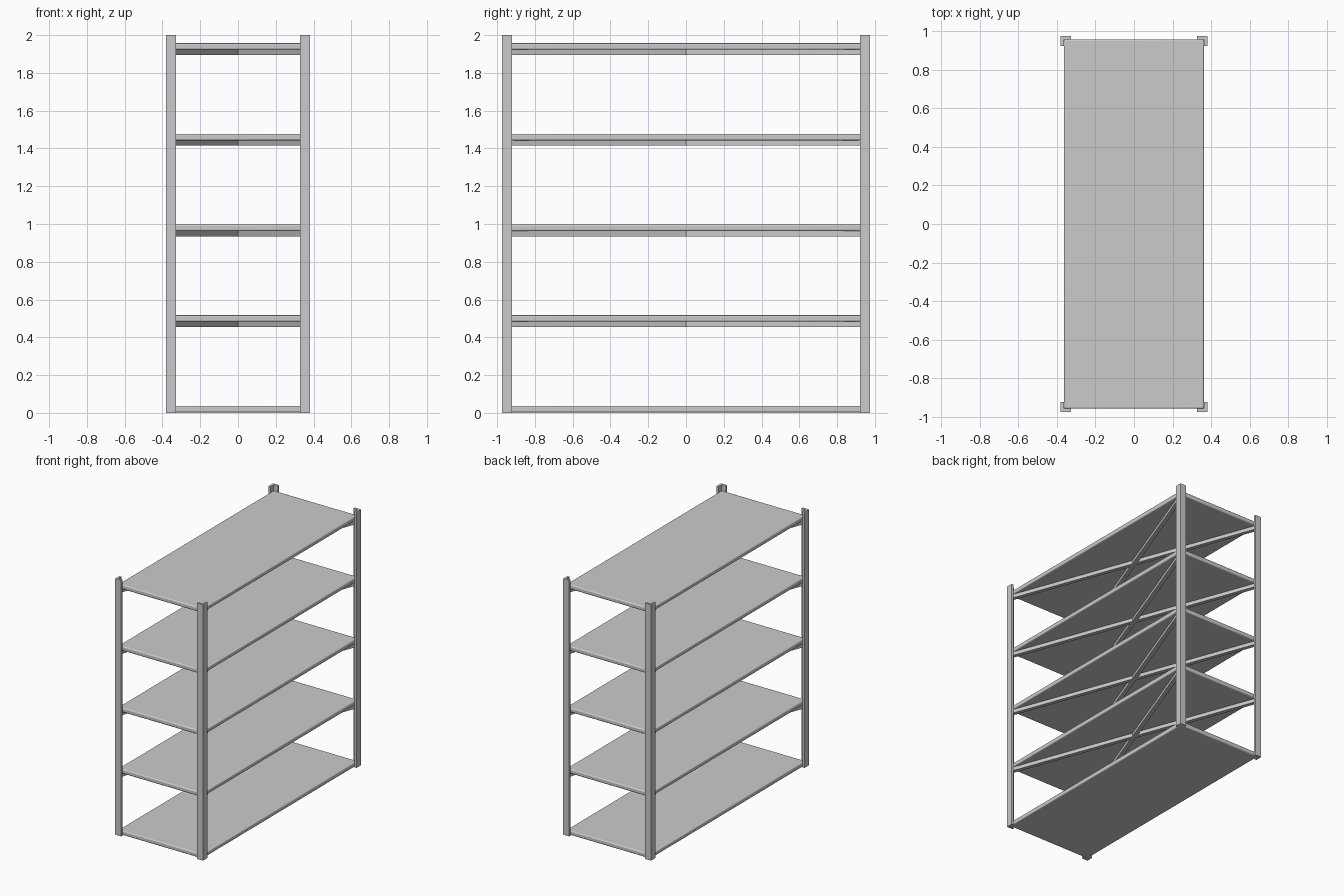
import bpy, bmesh, math

if "Cube" in bpy.data.objects:
    bpy.data.objects.remove(bpy.data.objects["Cube"])

W, D = 0.38, 0.975        # outer half width and half depth
LEG, T = 0.053, 0.017     # leg flange width and thickness
SX, SY = W - T, D - T     # shelf half sizes
THICK = 0.034
TOPS = [0.037 + 0.48 * i for i in range(5)]


def finish(bm, name):
    bmesh.ops.recalc_face_normals(bm, faces=bm.faces)
    mesh = bpy.data.meshes.new(name)
    bm.to_mesh(mesh)
    bm.free()
    obj = bpy.data.objects.new(name, mesh)
    bpy.context.collection.objects.link(obj)
    return obj


def extrude(name, outline, z0, z1):
    bm = bmesh.new()
    face = bm.faces.new([bm.verts.new((x, y, z0)) for x, y in outline])
    ext = bmesh.ops.extrude_face_region(bm, geom=[face])
    verts = [g for g in ext["geom"] if isinstance(g, bmesh.types.BMVert)]
    bmesh.ops.translate(bm, vec=(0, 0, z1 - z0), verts=verts)
    return finish(bm, name)


# L-section corner legs
for sx in (-1, 1):
    for sy in (-1, 1):
        pts = [(W, D), (W - LEG, D), (W - LEG, D - T),
               (W - T, D - T), (W - T, D - LEG), (W, D - LEG)]
        name = ("front" if sy < 0 else "back") + ("_left" if sx < 0 else "_right") + "_leg"
        extrude(name, [(x * sx, y * sy) for x, y in pts], 0, 2)

for i, top in enumerate(TOPS):
    # Shelf board with softened rim
    rect = [(-SX, -SY), (SX, -SY), (SX, SY), (-SX, SY)]
    shelf = extrude(f"shelf_{i + 1}", rect, top - THICK, top)
    bev = shelf.modifiers.new("rim", "BEVEL")
    bev.width, bev.segments = 0.008, 3
    bpy.context.view_layer.objects.active = shelf
    shelf.select_set(True)
    bpy.ops.object.shade_smooth_by_angle(angle=math.radians(35))
    shelf.select_set(False)

    # Crossed diagonal braces beneath every raised shelf
    if i:
        for s in (-1, 1):
            h = 0.015
            ux, uy = SX - 0.01, s * (SY - 0.01)
            n = math.hypot(ux, uy)
            nx, ny = -uy / n * h, ux / n * h
            outline = [(-ux + nx, -uy + ny), (-ux - nx, -uy - ny),
                       (ux - nx, uy - ny), (ux + nx, uy + ny)]
            extrude(f"shelf_{i + 1}_brace_{'a' if s < 0 else 'b'}", outline,
                    top - THICK - 0.028, top - THICK + 0.002)
